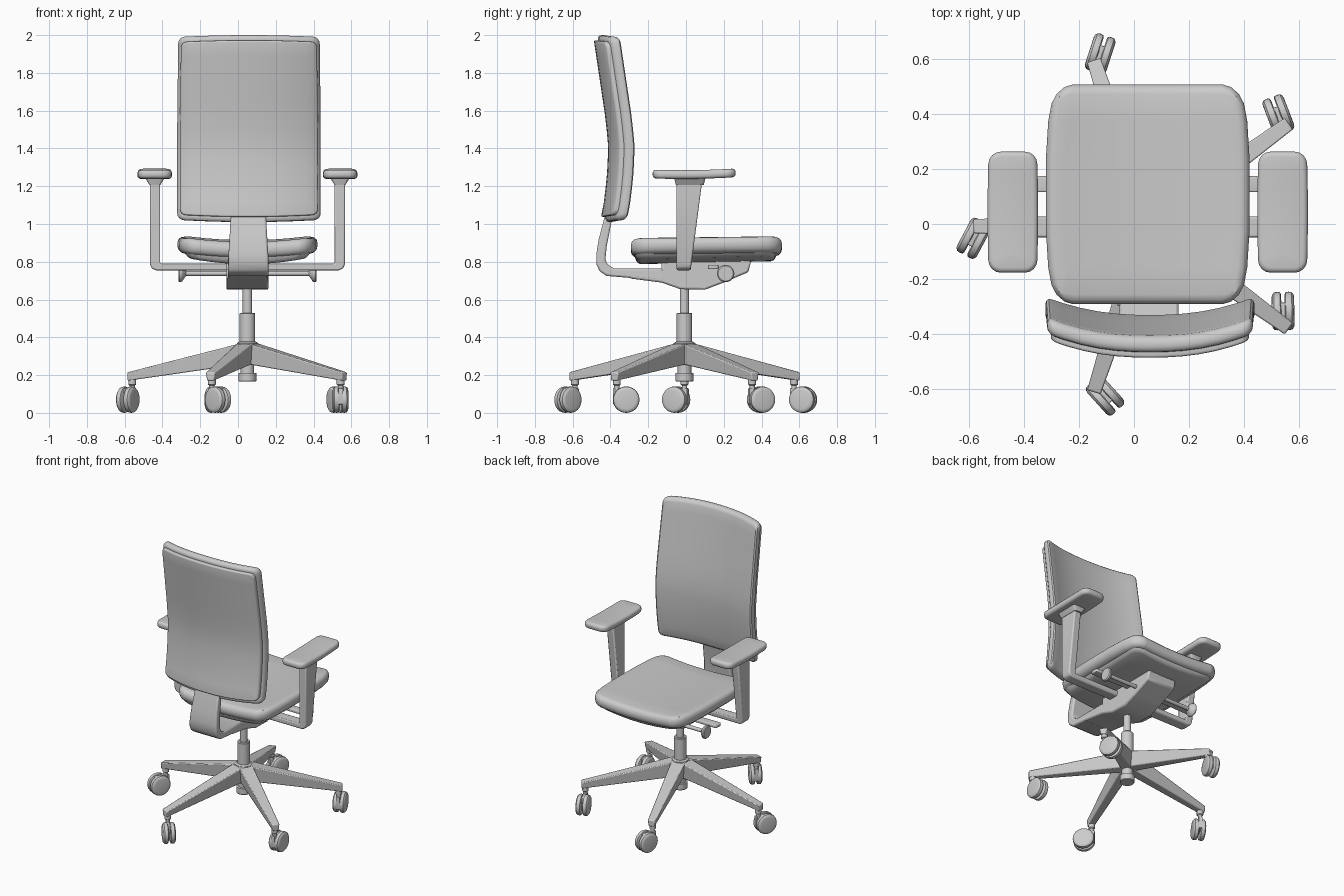
import bpy, bmesh
from math import sin, cos, radians, pi
from mathutils import Vector, Matrix

if "Cube" in bpy.data.objects:
    bpy.data.objects.remove(bpy.data.objects["Cube"])

CX, CY = 0.05, -0.008   # column axis of the chair


def finish(name, bm, bevel=0, angle=35):
    bmesh.ops.recalc_face_normals(bm, faces=bm.faces)
    me = bpy.data.meshes.new(name)
    bm.to_mesh(me)
    bm.free()
    ob = bpy.data.objects.new(name, me)
    bpy.context.collection.objects.link(ob)
    me.shade_smooth()
    me.set_sharp_from_angle(angle=radians(angle))
    if bevel:
        m = ob.modifiers.new("bevel", 'BEVEL')
        m.width, m.segments, m.limit_method = bevel, 2, 'ANGLE'
    return ob


def slab(name, w, l, t, corner, rim, cuts, fn, segs=4):
    """Rounded block (u, v, h) sliced into strips and mapped to space by fn."""
    bm = bmesh.new()
    bmesh.ops.create_cube(bm, size=1, matrix=Matrix.Diagonal((w, l, t, 1)))
    if corner:
        up = [e for e in bm.edges if abs(e.verts[0].co.z - e.verts[1].co.z) > t / 2]
        bmesh.ops.bevel(bm, geom=up, offset=corner, segments=segs, profile=0.5, affect='EDGES')
    if rim:
        edges = [e for e in bm.edges
                 if abs(e.verts[0].co.z - e.verts[1].co.z) < 1e-5 and e.calc_face_angle(0) > 1]
        bmesh.ops.bevel(bm, geom=edges, offset=rim, segments=3, profile=0.5, affect='EDGES')
    for axis, size, n in ((0, w, cuts[0]), (1, l, cuts[1])):
        for i in range(1, n):
            co, no = Vector(), Vector()
            co[axis], no[axis] = size * (i / n - 0.5), 1
            bmesh.ops.bisect_plane(bm, geom=bm.verts[:] + bm.edges[:] + bm.faces[:],
                                   plane_co=co, plane_no=no)
    for v in bm.verts:
        v.co = fn(*v.co)
    return finish(name, bm)


def prism(name, pts, a, b, place, bevel=0.01):
    """Extrude a 2D outline from a to b; place(p, q, d) gives the position."""
    bm = bmesh.new()
    rows = [[bm.verts.new(place(p, q, d)) for p, q in pts] for d in (a, b)]
    bm.faces.new(rows[0])
    bm.faces.new(rows[1])
    n = len(pts)
    for i in range(n):
        j = (i + 1) % n
        bm.faces.new((rows[0][i], rows[0][j], rows[1][j], rows[1][i]))
    return finish(name, bm, bevel)


def turned(name, profile, matrix, segs=28):
    """Solid of revolution about local z from (radius, z) points."""
    bm = bmesh.new()
    rings = [[bm.verts.new(matrix @ Vector((r * cos(2 * pi * k / segs), r * sin(2 * pi * k / segs), z)))
              for k in range(segs)] for r, z in profile]
    bm.faces.new(rings[0])
    bm.faces.new(rings[-1])
    for A, B in zip(rings, rings[1:]):
        for k in range(segs):
            m = (k + 1) % segs
            bm.faces.new((A[k], A[m], B[m], B[k]))
    return finish(name, bm)


def interp(x, pts):
    for (x0, y0), (x1, y1) in zip(pts, pts[1:]):
        if x <= x1 or (x1, y1) == pts[-1]:
            return y0 + (y1 - y0) * (x - x0) / (x1 - x0)


# Backrest: padded front and thin rear shell, hollow towards the seat
LUMBAR = [(1.0, -0.375), (1.13, -0.35), (1.3, -0.333), (1.42, -0.331), (1.55, -0.343), (2.0, -0.41)]


def back_map(offset):
    def fn(u, v, h):
        k = u / 0.38
        z = 1.505 + v + (0.012 * k * k if v < -0.3 else -0.01 * k * k if v > 0.3 else 0)
        y = interp(z, LUMBAR) + 0.066 * abs(k) ** 2.3 + h - offset
        return Vector((CX + 0.008 + u * (1 - 0.03 * max(v, 0)), y, z))
    return fn


slab("backrest_cushion", 0.76, 0.99, 0.06, 0.035, 0.024, (12, 12), back_map(0.03))
slab("backrest_shell", 0.73, 0.935, 0.04, 0.03, 0.01, (12, 12), back_map(0.062))

# Seat cushion and pan, dished across the width
slab("seat_cushion", 0.742, 0.80, 0.085, 0.07, 0.035, (10, 6),
     lambda u, v, h: Vector((CX + u * (1 - 0.12 * (v / 0.4) ** 4 * abs(u / 0.37)), 0.108 + v,
                             0.868 + h + 0.024 * (u / 0.37) ** 2 + 0.012 * v)), segs=3)
slab("seat_pan", 0.70, 0.77, 0.06, 0.07, 0.02, (10, 4),
     lambda u, v, h: Vector((CX + u * (0.95 + 1.5 * h), 0.105 + v * (0.97 + h),
                             0.825 + h + 0.035 * (u / 0.37) ** 2 + 0.02 * v)), segs=3)

# Back support spine and tilt mechanism
side = lambda y, z, d: Vector((CX + d, y, z))
prism("backrest_spine",
      [(-0.425, 1.06), (-0.462, 0.92), (-0.475, 0.84), (-0.475, 0.79), (-0.458, 0.75), (-0.42, 0.725),
       (-0.12, 0.70), (-0.12, 0.765), (-0.38, 0.765), (-0.41, 0.78), (-0.427, 0.81), (-0.42, 0.88),
       (-0.385, 1.06)], -0.5, 0.5,
      lambda y, z, d: Vector((CX + 0.005 + d * (0.215 - 0.12 * max(z - 0.8, 0)), y, z)))
prism("tilt_mechanism",
      [(-0.30, 0.712), (-0.13, 0.69), (-0.03, 0.655), (0.1, 0.652), (0.2, 0.69), (0.33, 0.745),
       (0.345, 0.805), (-0.13, 0.805), (-0.13, 0.76), (-0.30, 0.76)], -0.112, 0.112, side)

# Armrest frame: one U-shaped piece with posts that widen upwards
half = [(0.517, 1.23), (0.517, 0.79), (0.507, 0.765), (0.485, 0.755)]
inner = [(0.462, 1.23), (0.462, 0.79)]
outline = half + [(-x, z) for x, z in reversed(half)] + [(-x, z) for x, z in inner] + inner[::-1]
prism("armrest_frame", outline, 0, 1,
      lambda x, z, d: Vector((CX + x, -0.05 + d * (0.075 + 0.13 * (z - 0.76)), z)), 0.008)

for s, tag in ((-1, "left"), (1, "right")):
    # Arm pad and flared mount under it
    slab("armrest_pad_" + tag, 0.184, 0.44, 0.046, 0.045, 0.018, (2, 6),
         lambda u, v, h: Vector((CX + s * 0.491 + u * (1 - 0.9 * v * v), 0.043 + v,
                                 1.262 + h + 0.015 * v + 0.12 * v * v)))
    slab("armrest_mount_" + tag, 0.10, 0.165, 0.035, 0.015, 0, (1, 1),
         lambda u, v, h: Vector((CX + s * 0.49 + u * (0.8 + 12 * h), 0.02 + v * (0.95 + 3 * h), 1.225 + h)))
    # Adjustment rod with round knob, and flat paddle lever
    axis = Matrix.Translation((CX, 0.21, 0.738)) @ Matrix.Rotation(s * pi / 2, 4, 'Y')
    turned("adjustment_knob_" + tag,
           [(0.013, 0.08), (0.013, 0.325), (0.026, 0.335), (0.042, 0.345), (0.046, 0.352),
            (0.046, 0.36), (0.04, 0.366)], axis)
    slab("paddle_lever_" + tag, 0.32, 0.05, 0.022, 0.015, 0.005, (1, 1),
         lambda u, v, h: Vector((CX + s * 0.25 + u, 0.145 + v * (1 + 1.2 * max(s * u, 0)), 0.772 + h)))

# Gas column and hub
at = Matrix.Translation((CX, CY, 0))
turned("gas_piston", [(0.025, 0.5), (0.025, 0.67)], at)
turned("column_sleeve", [(0.041, 0.3), (0.041, 0.525), (0.037, 0.53)], at)
turned("base_hub", [(0.043, 0.165), (0.047, 0.17), (0.047, 0.21), (0.036, 0.212), (0.036, 0.255),
                    (0.055, 0.26), (0.055, 0.37), (0.045, 0.377)], at)

# Five-star base with swivelled casters
SWIVEL = (180 + 62, 72, 111, 91, -48)
for i, (ang, sw) in enumerate(zip((180, 108, 36, -36, -108), SWIVEL)):
    d = Vector((cos(radians(ang)), sin(radians(ang)), 0))
    n = Vector((-d.y, d.x, 0))

    def arm(u, v, h):
        k = v + 0.5
        width = (0.098 - 0.045 * k) * (1 if h > 0 else 0.75)
        z = (0.375 - 0.16 * k) if h > 0 else (0.26 - 0.09 * k)
        return Vector((CX, CY, z)) + d * (0.01 + 0.625 * k) + n * (u * width)

    ob = slab(f"base_arm_{i + 1}", 1, 1, 1, 0, 0, (1, 1), arm)
    m = ob.modifiers.new("bevel", 'BEVEL')
    m.width, m.segments = 0.006, 2

    pivot = Vector((CX, CY, 0)) + d * 0.61
    turned(f"caster_stem_{i + 1}", [(0.014, 0.09), (0.014, 0.145), (0.021, 0.15), (0.021, 0.19)],
           Matrix.Translation(pivot), 16)
    # Local x runs along the trail, local y is the axle
    frame = Matrix.Translation(pivot) @ Matrix.Rotation(radians(sw), 4, 'Z') @ Matrix.Translation((0.05, 0, 0.07))
    for s, tag in ((-1, "a"), (1, "b")):
        turned(f"caster_wheel_{i + 1}{tag}",
               [(0.06, 0.006), (0.068, 0.01), (0.07, 0.02), (0.068, 0.032), (0.06, 0.039), (0.05, 0.041)],
               frame @ Matrix.Rotation(-s * pi / 2, 4, 'X'))
    # Housing between the wheels, reaching to the stem
    slab(f"caster_housing_{i + 1}", 0.10, 0.022, 0.085, 0, 0.004, (1, 1),
         lambda u, v, h: frame @ Vector((u - 0.02, v, h + 0.018)))
